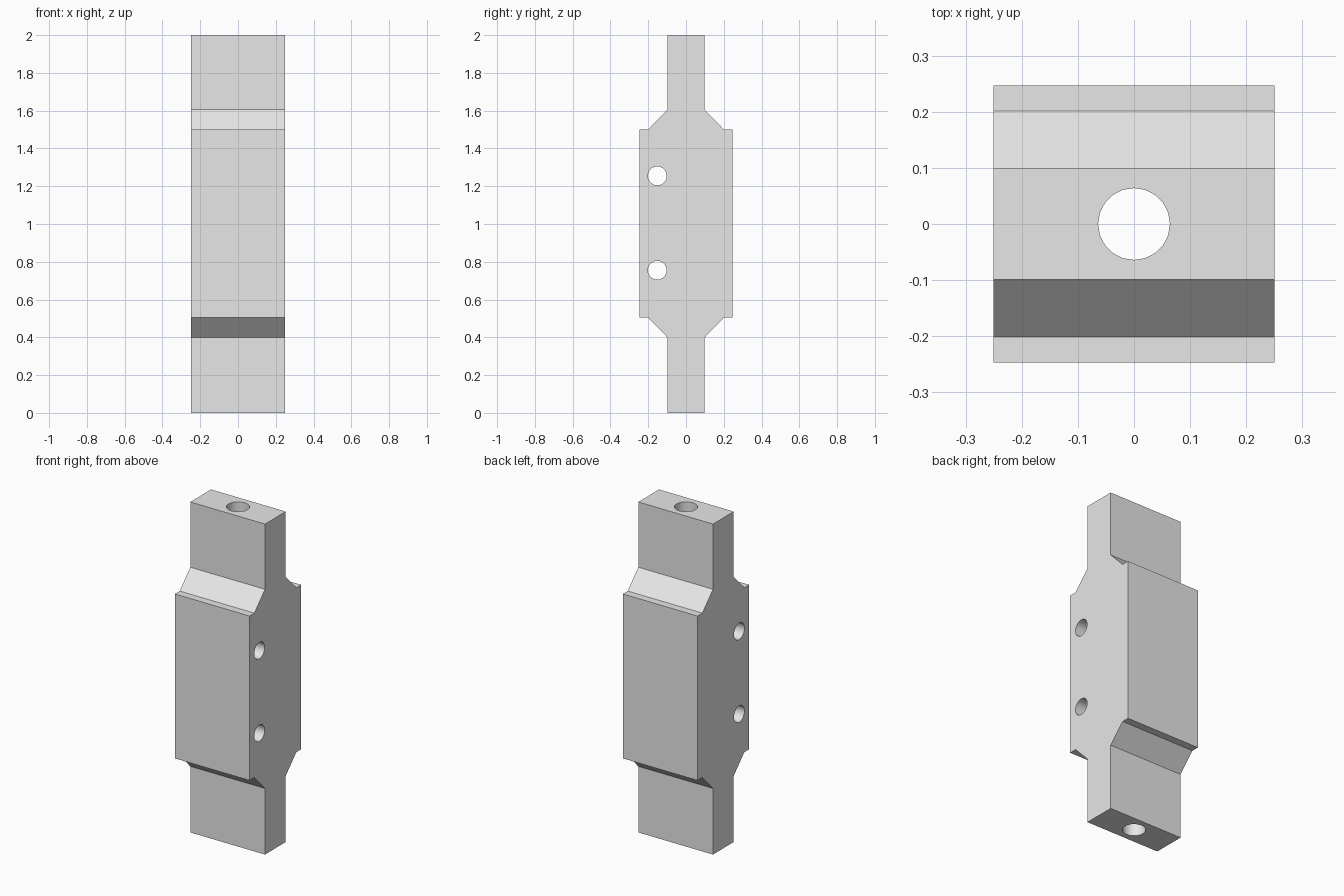
import bpy
import bmesh
import math

HALF_WIDTH = 0.25

default = bpy.data.objects.get("Cube")
if default:
    bpy.data.objects.remove(default, do_unlink=True)

# Single plain grey material
grey = bpy.data.materials.new("light_grey")
grey.use_nodes = True
colour = (0.8, 0.8, 0.8, 1)
grey.diffuse_color = colour
grey.node_tree.nodes["Principled BSDF"].inputs["Base Color"].default_value = colour


def make_object(name, bm):
    bmesh.ops.recalc_face_normals(bm, faces=bm.faces)
    mesh = bpy.data.meshes.new(name)
    bm.to_mesh(mesh)
    bm.free()
    mesh.materials.append(grey)
    obj = bpy.data.objects.new(name, mesh)
    bpy.context.collection.objects.link(obj)
    return obj


def extruded_profile(name, points):
    """Extrude a (y, z) outline across the full width."""
    bm = bmesh.new()
    face = bm.faces.new([bm.verts.new((-HALF_WIDTH, y, z)) for y, z in points])
    result = bmesh.ops.extrude_face_region(bm, geom=[face])
    moved = [v for v in result["geom"] if isinstance(v, bmesh.types.BMVert)]
    bmesh.ops.translate(bm, verts=moved, vec=(2 * HALF_WIDTH, 0, 0))
    return make_object(name, bm)


def drill(target, name, radius, length, location, tilt=0):
    """Cut a round through hole; tilt turns the bore from z towards x."""
    bm = bmesh.new()
    bmesh.ops.create_cone(bm, cap_ends=True, segments=20, radius1=radius,
                          radius2=radius, depth=length)
    cutter = make_object(name, bm)
    cutter.location = location
    cutter.rotation_euler.y = tilt
    cutter.hide_render = True
    cut = target.modifiers.new(name, "BOOLEAN")
    cut.operation = "DIFFERENCE"
    cut.solver = "EXACT"
    cut.object = cutter
    return cutter


# Block outline: one side from bottom to top, mirrored for the other side
side = [(0.099, 0), (0.099, 0.4), (0.201, 0.505), (0.247, 0.505),
        (0.247, 1.5), (0.201, 1.5), (0.099, 1.605), (0.099, 2)]
outline = side + [(-y, z) for y, z in reversed(side)]
block = extruded_profile("drilled_block", outline)

# Long vertical bore and two cross holes near the front
cutters = [drill(block, "vertical_bore", 0.064, 2.4, (0, 0, 1))]
for label, z in (("lower", 0.755), ("upper", 1.255)):
    cutters.append(drill(block, label + "_cross_hole", 0.05, 1,
                         (0, -0.152, z), math.pi / 2))

# Bake the holes and remove the cutters
bpy.context.view_layer.update()
graph = bpy.context.evaluated_depsgraph_get()
baked = bpy.data.meshes.new_from_object(block.evaluated_get(graph))
block.modifiers.clear()
block.data = baked
for cutter in cutters:
    bpy.data.objects.remove(cutter, do_unlink=True)

# Smooth bores, sharp block edges
bpy.ops.object.select_all(action="DESELECT")
block.select_set(True)
bpy.context.view_layer.objects.active = block
bpy.ops.object.shade_smooth_by_angle(angle=math.radians(30))
